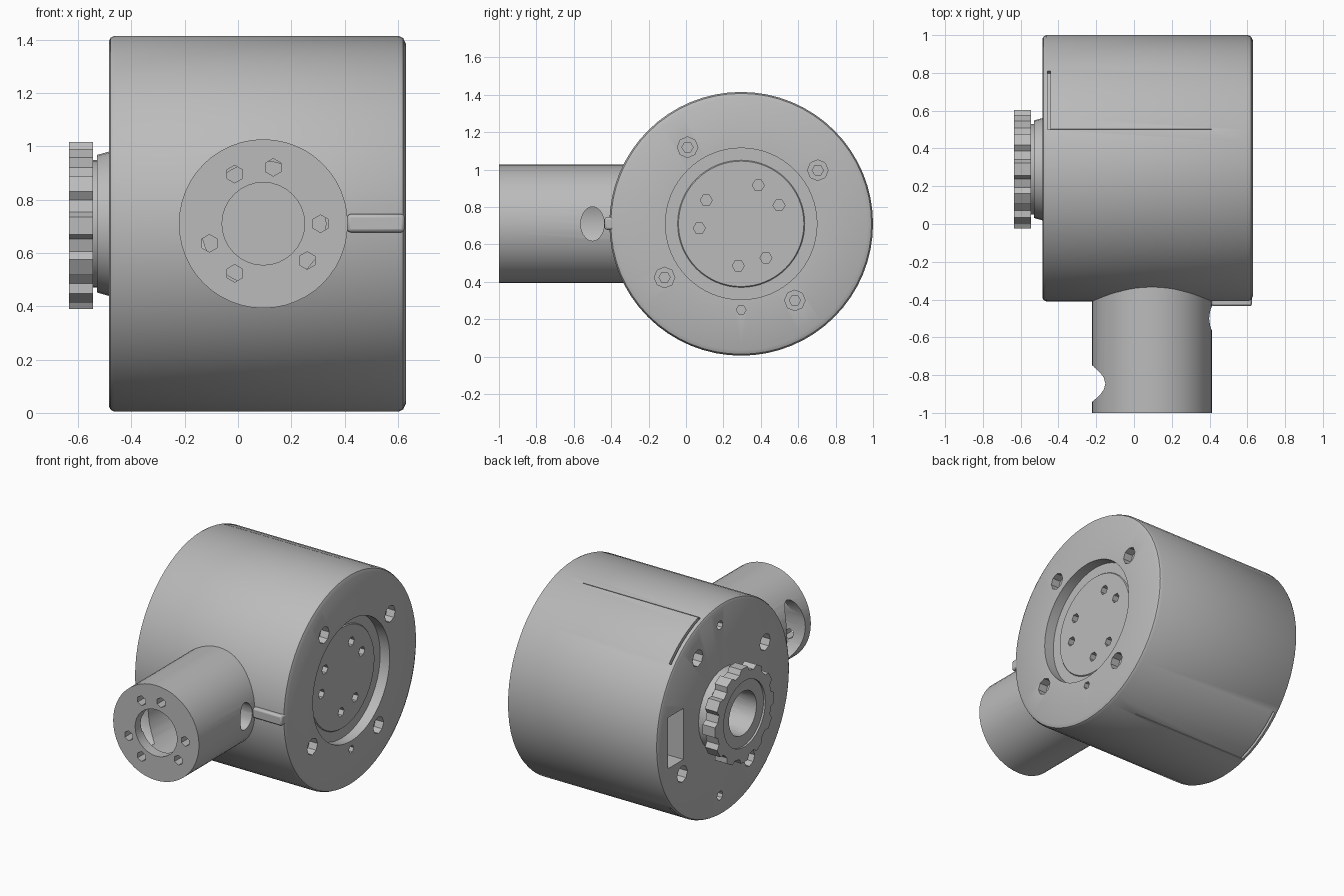
import bpy, bmesh
from math import radians, cos, sin, pi
from mathutils import Matrix, Vector

if "Cube" in bpy.data.objects:
    bpy.data.objects.remove(bpy.data.objects["Cube"])

grey = bpy.data.materials.new("machined grey")
grey.use_nodes = True
grey.diffuse_color = (0.5, 0.5, 0.5, 1)
grey.node_tree.nodes["Principled BSDF"].inputs["Base Color"].default_value = (0.5, 0.5, 0.5, 1)

CY, CZ = 0.295, 0.71      # axis of the main drum (runs along x)
AX = 0.095                # axis of the arm (runs along y)
TURN = {"x": Matrix.Rotation(pi / 2, 4, "Y"), "y": Matrix.Rotation(-pi / 2, 4, "X")}


def finish(name, bm):
    bmesh.ops.recalc_face_normals(bm, faces=bm.faces)
    mesh = bpy.data.meshes.new(name)
    bm.to_mesh(mesh)
    bm.free()
    mesh.materials.append(grey)
    obj = bpy.data.objects.new(name, mesh)
    bpy.context.collection.objects.link(obj)
    return obj


def lathe(name, axis, profile, centre, steps=64):
    """Closed turned solid; profile is (position along axis, radius)."""
    bm = bmesh.new()
    verts = [bm.verts.new((r, 0, t)) for t, r in profile]
    edges = [bm.edges.new(pair) for pair in zip(verts, verts[1:])]
    bmesh.ops.spin(bm, geom=verts + edges, cent=(0, 0, 0), axis=(0, 0, 1),
                   angle=2 * pi, steps=steps, use_duplicate=False)
    bmesh.ops.remove_doubles(bm, verts=bm.verts, dist=0.0002)
    bmesh.ops.transform(bm, matrix=Matrix.Translation(centre) @ TURN[axis], verts=bm.verts)
    return finish(name, bm)


def rod(axis, start, end, radius, centre, sides=8, tall=1):
    """Plain cylinder cutter, optionally stretched in z."""
    bm = bmesh.new()
    bmesh.ops.create_cone(bm, cap_ends=True, segments=sides, radius1=radius,
                          radius2=radius, depth=end - start)
    shift = Matrix.Translation((0, 0, (start + end) / 2))
    stretch = Matrix.Diagonal((1, 1, tall, 1))
    bmesh.ops.transform(bm, matrix=Matrix.Translation(centre) @ stretch @ TURN[axis] @ shift,
                        verts=bm.verts)
    return finish("cutter", bm)


def box(name, size, centre, roll=0):
    bm = bmesh.new()
    bmesh.ops.create_cube(bm, size=1)
    bmesh.ops.transform(bm, matrix=Matrix.Translation(centre) @ Matrix.Rotation(roll, 4, "X")
                        @ Matrix.Diagonal((*size, 1)), verts=bm.verts)
    return finish(name, bm)


def on_drum(angle, radius, x=0.0):
    a = radians(angle)
    return Vector((x, CY + radius * cos(a), CZ + radius * sin(a)))


def cut(obj, cutters):
    bpy.context.view_layer.objects.active = obj
    for cutter in cutters:
        mod = obj.modifiers.new("cut", "BOOLEAN")
        mod.operation, mod.solver, mod.object = "DIFFERENCE", "EXACT", cutter
        bpy.ops.object.modifier_apply(modifier=mod.name)
        bpy.data.objects.remove(cutter)


def smooth(*objs):
    bpy.ops.object.select_all(action="DESELECT")
    for obj in objs:
        obj.select_set(True)
        bpy.context.view_layer.objects.active = obj
    bpy.ops.object.shade_smooth_by_angle(angle=radians(30))


# Main drum with rounded rims and a stepped recess on its left face
drum = lathe("main_drum", "x", [
    (-0.485, 0), (-0.485, 0.685), (-0.478, 0.698), (-0.465, 0.705), (0.603, 0.705),
    (0.62, 0.697), (0.63, 0.675), (0.63, 0.405), (0.56, 0.405), (0.56, 0.34),
    (0.566, 0.335), (0.566, 0)], (0, CY, CZ))

cutters = []
for k in range(4):
    # Counterbored screw holes on both faces
    left, right = 35 + 90 * k, 58 + 90 * k
    cutters += [rod("x", 0.57, 0.7, 0.055, on_drum(left, 0.5)),
                rod("x", 0.5, 0.6, 0.03, on_drum(left, 0.5), 6),
                rod("x", -0.6, -0.41, 0.055, on_drum(right, 0.515))]
for k in range(3):
    # Two sets of threaded holes in the recessed disc
    for angle in (66, 26):
        cutters.append(rod("x", 0.48, 0.6, 0.032, on_drum(angle + 120 * k, 0.225), 6))
cutters.append(rod("x", 0.56, 0.7, 0.026, on_drum(-90, 0.46), 6))
for angle in (86, -86):
    cutters.append(rod("x", -0.6, -0.43, 0.03, on_drum(angle, 0.57)))
for side in (1, -1):
    # Seams around the rear cover
    seam, slit = radians(73 * side), radians(58 * side)
    cutters += [box("cutter", (0.865, 0.04, 0.004), on_drum(73 * side, 0.705, -0.022), seam),
                box("cutter", (0.016, 0.1, 0.365), on_drum(58 * side, 0.705, -0.45), slit)]
# Connector pocket on the right face, and the hollow shaft
cutters += [box("cutter", (0.2, 0.16, 0.34), (-0.47, 0.80, 0.70)),
            rod("x", -0.6, -0.2, 0.145, (0, CY - 0.005, CZ), 32)]
cut(drum, cutters)

# Arm tube with an inner chamber, end bore and bolt circle
arm = lathe("arm_tube", "y", [(-1, 0), (-1, 0.317), (-0.3, 0.317), (-0.3, 0)], (AX, 0, CZ), 48)
cutters = [rod("y", -0.93, -0.42, 0.235, (AX, 0, CZ), 32),
           rod("y", -1.1, -0.9, 0.155, (AX, 0, CZ), 32)]
for k in range(3):
    for angle in (0, 80):
        a = radians(angle + 120 * k)
        cutters.append(rod("y", -1.1, -0.9, 0.033,
                           (AX + 0.215 * cos(a), 0, CZ + 0.215 * sin(a)), 6))
# Access window on the right side, cable opening on the left side
cutters += [rod("x", -0.3, -0.05, 0.097, (0, -0.845, CZ), 20, 2.05),
            rod("x", 0.25, 0.5, 0.063, (0, -0.5, CZ), 20, 1.45)]
cut(arm, cutters)

# Cable guide running from the opening to the left face of the drum
guide = box("cable_guide", (0.215, 0.09, 0.068), (0.5175, -0.39, 0.712))
bevel = guide.modifiers.new("bevel", "BEVEL")
bevel.width, bevel.segments = 0.012, 2

# Flange collar on the right face
hub_centre = (0, CY - 0.005, CZ)
collar = lathe("flange_collar", "x", [
    (-0.57, 0), (-0.57, 0.24), (-0.53, 0.24), (-0.53, 0.258), (-0.48, 0.272), (-0.48, 0)],
    hub_centre, 32)
cut(collar, [rod("x", -0.7, -0.4, 0.145, hub_centre, 32)])

# Lugged ring nut
bm = bmesh.new()
LUGS = 12
ring = []
for i in range(LUGS):
    for offset, r in ((-0.34, 0.285), (-0.2, 0.315), (0.2, 0.315), (0.34, 0.285)):
        a = 2 * pi * (i + offset) / LUGS
        ring.append(bm.verts.new((-0.635, hub_centre[1] + r * cos(a), CZ - 0.007 + r * sin(a))))
face = bm.faces.new(ring)
extruded = bmesh.ops.extrude_face_region(bm, geom=[face])["geom"]
bmesh.ops.translate(bm, vec=(0.09, 0, 0),
                    verts=[v for v in extruded if isinstance(v, bmesh.types.BMVert)])
nut = finish("ring_nut", bm)
cut(nut, [rod("x", -0.7, -0.5, 0.145, hub_centre, 32),
          rod("x", -0.7, -0.622, 0.22, hub_centre, 32)])

smooth(drum, arm, guide, collar, nut)
